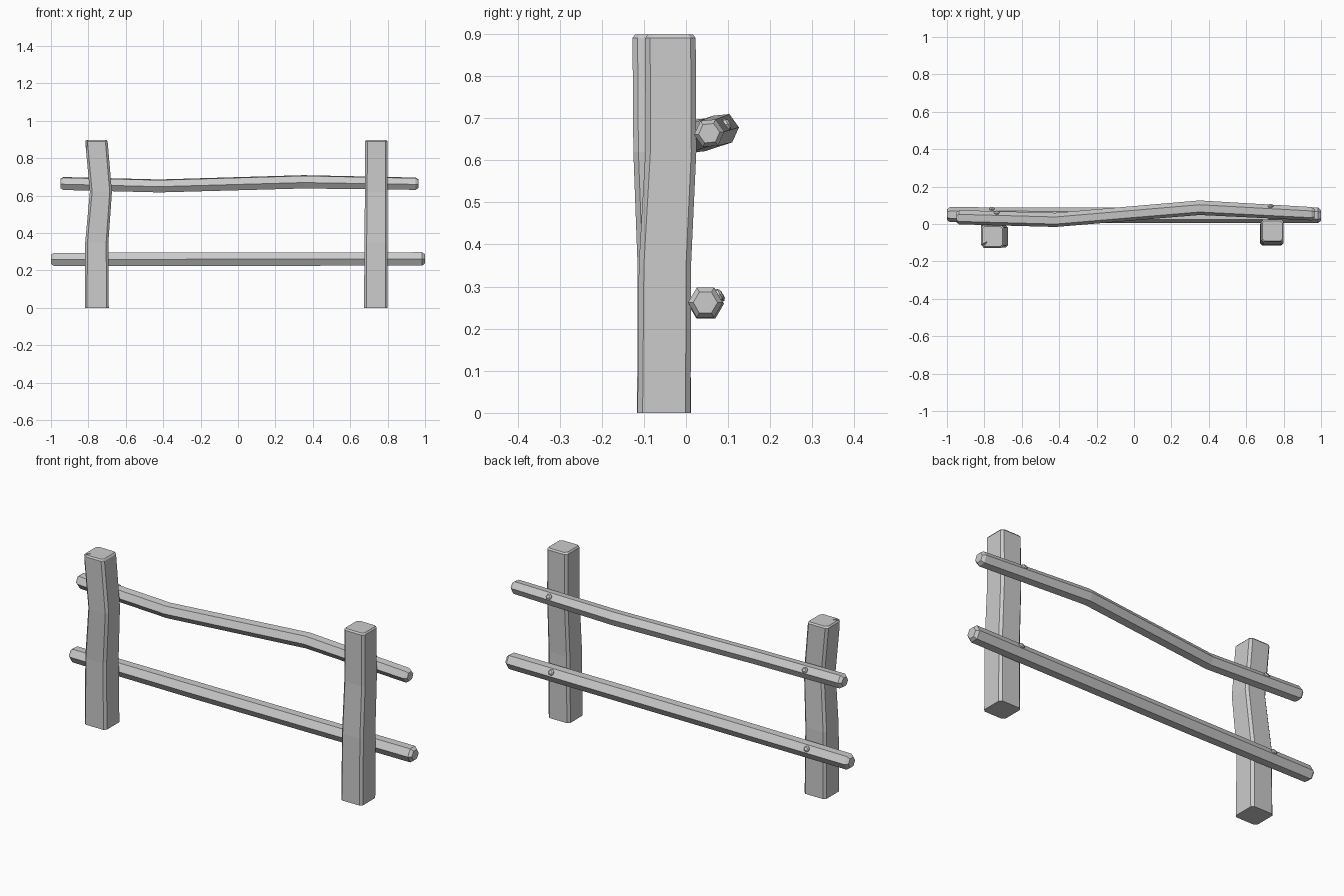
import bpy, bmesh, math
from mathutils import Vector

if "Cube" in bpy.data.objects:
    bpy.data.objects.remove(bpy.data.objects["Cube"])


def loft(name, rings):
    """Skin a list of equal-length point rings and cap both ends."""
    bm = bmesh.new()
    rows = [[bm.verts.new(p) for p in ring] for ring in rings]
    n = len(rows[0])
    for a, b in zip(rows, rows[1:]):
        for i in range(n):
            j = (i + 1) % n
            bm.faces.new((a[i], a[j], b[j], b[i]))
    bm.faces.new(rows[0])
    bm.faces.new(rows[-1])
    bmesh.ops.recalc_face_normals(bm, faces=bm.faces)
    me = bpy.data.meshes.new(name)
    bm.to_mesh(me)
    bm.free()
    ob = bpy.data.objects.new(name, me)
    bpy.context.collection.objects.link(ob)
    return ob


def post(name, path):
    """Square timber with chamfered corners; path rows are x, y, z, width."""
    x, y, z, w = path[-1]
    path = path + [(x, y, z + 0.008, w * 0.9)]
    rings = []
    for x, y, z, w in path:
        h, c = w / 2, w / 2 - 0.012
        section = [(h, -c), (h, c), (c, h), (-c, h), (-h, c), (-h, -c), (-c, -h), (c, -h)]
        rings.append([(x + u, y + v, z) for u, v in section])
    return loft(name, rings)


def rail(name, path, twist=0.0):
    """Hexagonal pole with chamfered ends; path rows are x, y, z, radius."""
    (x0, y0, z0, r0), (x1, y1, z1, r1) = path[0], path[-1]
    c = 0.015
    path = ([(x0, y0, z0, r0 * 0.7), (x0 + c, y0, z0, r0)] + path[1:-1]
            + [(x1 - c, y1, z1, r1), (x1, y1, z1, r1 * 0.7)])
    angles = [twist + math.tau * i / 6 for i in range(6)]
    return loft(name, [[(x, y + r * math.cos(a), z + r * math.sin(a)) for a in angles]
                       for x, y, z, r in path])


def nail(name, x, y, z, apothem):
    """Domed nail head on the upper back face of a rail."""
    d = Vector((0, math.cos(math.pi / 6), 0.5))
    u, v = Vector((1, 0, 0)), Vector((0, -0.5, math.cos(math.pi / 6)))
    base = Vector((x, y, z)) + d * apothem
    rings = []
    for h, r in ((-0.008, 0.015), (0.005, 0.015), (0.010, 0.009)):
        rings.append([base + d * h + r * (u * math.cos(t) + v * math.sin(t))
                      for t in [math.tau * i / 7 for i in range(7)]])
    return loft(name, rings)


# posts
left_post = post("left_post", [(-0.755, -0.052, 0, 0.128), (-0.755, -0.053, 0.35, 0.124),
                               (-0.733, -0.066, 0.62, 0.118), (-0.757, -0.067, 0.89, 0.12)])
post("right_post", [(0.737, -0.052, 0, 0.126), (0.738, -0.050, 0.35, 0.124),
                    (0.739, -0.036, 0.62, 0.121), (0.740, -0.037, 0.89, 0.12)])

# split in the top front corner of the left post
tip, a, b = (-0.775, -0.085), (-0.830, -0.115), (-0.812, -0.140)
cutter = loft("split_cutter", [[(*p, 0.92) for p in (tip, a, b)],
                               [(-0.815, -0.122, 0.83), (-0.825, -0.125, 0.83), (-0.820, -0.130, 0.83)]])
cutter.hide_render = True
cutter.hide_viewport = True
mod = left_post.modifiers.new("split", 'BOOLEAN')
mod.operation = 'DIFFERENCE'
mod.object = cutter

# rails
rail("upper_rail", [(-0.95, 0.036, 0.665, 0.038), (-0.42, 0.022, 0.652, 0.038),
                    (0.35, 0.087, 0.674, 0.039), (0.965, 0.055, 0.664, 0.036)], 0.1)
rail("lower_rail", [(-1.0, 0.050, 0.259, 0.040), (-0.3, 0.046, 0.260, 0.042),
                    (1.0, 0.046, 0.262, 0.041)])

# nail heads
nail("upper_left_nail", -0.735, 0.030, 0.660, 0.033)
nail("upper_right_nail", 0.73, 0.067, 0.668, 0.032)
nail("lower_left_nail", -0.76, 0.049, 0.259, 0.035)
nail("lower_right_nail", 0.73, 0.046, 0.262, 0.035)
